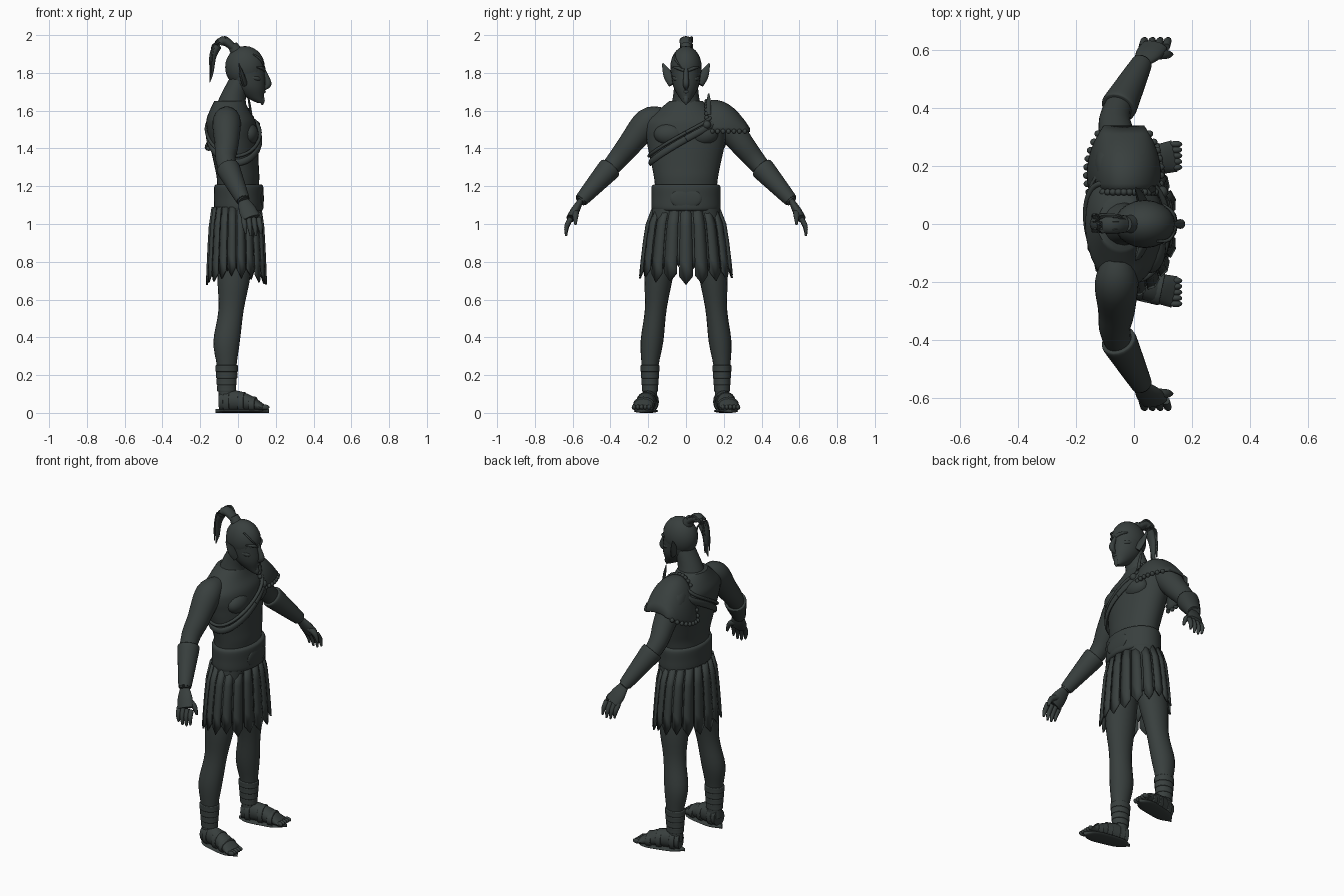
import bpy, bmesh, math, random
from mathutils import Vector

random.seed(4)
cube = bpy.data.objects.get("Cube")
if cube:
    bpy.data.objects.remove(cube)

slate = bpy.data.materials.new("dark slate")
slate.use_nodes = True
slate.diffuse_color = (.04, .05, .048, 1)
slate.node_tree.nodes["Principled BSDF"].inputs["Base Color"].default_value = slate.diffuse_color

FORWARD, UP = Vector((1, 0, 0)), Vector((0, 0, 1))
SIDES = (("left", 1), ("right", -1))


def finish(name, bm):
    bmesh.ops.recalc_face_normals(bm, faces=bm.faces)
    mesh = bpy.data.meshes.new(name)
    bm.to_mesh(mesh)
    bm.free()
    mesh.materials.append(slate)
    ob = bpy.data.objects.new(name, mesh)
    bpy.context.collection.objects.link(ob)
    bpy.ops.object.select_all(action='DESELECT')
    bpy.context.view_layer.objects.active = ob
    ob.select_set(True)
    bpy.ops.object.shade_smooth_by_angle(angle=math.radians(50))
    return ob


def spline(items, i, t):
    """Smooth value between items i and i + 1."""
    p, q, r, s = (items[min(max(j, 0), len(items) - 1)] for j in range(i - 1, i + 3))
    return [(2 * b + (c - a) * t + (2 * a - 5 * b + 4 * c - d) * t ** 2
             + (3 * b - a - 3 * c + d) * t ** 3) / 2 for a, b, c, d in zip(p, q, r, s)]


def skin(bm, rows, closed):
    count = len(rows[0])
    for row, following in zip(rows, rows[1:]):
        for k in range(count if closed else count - 1):
            j = (k + 1) % count
            bm.faces.new((row[k], row[j], following[j], following[k]))


def tube(name, points, radii, flat=1, ref=FORWARD, axis=None, sides=16, steps=4):
    """Loft ellipses along a smooth path; radii lie along ref, flat scales the other radius."""
    ratios = flat if isinstance(flat, list) else [flat] * len(points)
    stations = [(*p, r, r * f) for p, r, f in zip(points, radii, ratios)]
    path = [spline(stations, i, k / steps) for i in range(len(points) - 1) for k in range(steps)]
    path.append(stations[-1])
    centres = [Vector(p[:3]) for p in path]
    bm, rings = bmesh.new(), []
    for i, (*_, ra, rb) in enumerate(path):
        t = axis or centres[min(i + 1, len(path) - 1)] - centres[max(i - 1, 0)]
        t = t.normalized()
        u = (ref - t * ref.dot(t)).normalized()
        v = t.cross(u)
        angles = [math.tau * k / sides for k in range(sides)]
        rings.append([bm.verts.new(centres[i] + u * max(ra, .001) * math.cos(a)
                                   + v * max(rb, .001) * math.sin(a)) for a in angles])
    skin(bm, rings, True)
    bm.faces.new(rings[0])
    bm.faces.new(rings[-1])
    return finish(name, bm)


def band(name, centre, axis, ref, half, radius, flat):
    """A short rounded cuff."""
    spots = (-1, -.8, 0, .8, 1)
    tube(name, [Vector(centre) + axis * half * k for k in spots],
         [radius * (.93 if abs(k) == 1 else 1) for k in spots], flat, ref, axis, sides=28)


def ball(name, centre, size):
    bm = bmesh.new()
    bmesh.ops.create_uvsphere(bm, u_segments=20, v_segments=14, radius=1)
    bmesh.ops.scale(bm, vec=size, verts=bm.verts)
    bmesh.ops.translate(bm, vec=centre, verts=bm.verts)
    return finish(name, bm)


# Torso: half widths at equal steps up from the hips; depth follows width
HIPS, STEP = 1.05, .1
WIDTHS = [[w] for w in (.16, .16, .17, .19, .21, .21, .09)]


def torso_section(z):
    level = (z - HIPS) / STEP
    width = spline(WIDTHS, int(level), level % 1)[0]
    lean = -.045 * min(max((z - 1.25) / .35, 0), 1)
    return lean, .045 + .4 * width, width


heights = [HIPS + STEP * k / 2 for k in range(2 * len(WIDTHS) - 1)]
sections = [torso_section(z) for z in heights]
tube("torso", [(x, 0, z) for z, (x, depth, width) in zip(heights, sections)],
     [depth for x, depth, width in sections], [width / depth for x, depth, width in sections],
     axis=UP, sides=32)
tube("neck", [(-.04, 0, 1.6), (-.025, 0, 1.68), (.02, 0, 1.78)], [.085, .068, .06], axis=UP)

# Head and face
ball("skull", (.037, 0, 1.83), (.105, .083, .112))
tube("jaw", [(.04, 0, 1.82), (.06, 0, 1.73), (.09, 0, 1.67), (.12, 0, 1.64)],
     [.1, .085, .045, .015], .8, axis=UP, sides=24)
tube("nose", [(.13, 0, 1.82), (.15, 0, 1.78), (.16, 0, 1.74), (.14, 0, 1.715)],
     [.012, .013, .017, .008], sides=12)
tube("mouth", [(.11, -.03, 1.7), (.138, 0, 1.7), (.11, .03, 1.7)], [.004, .009, .004], ref=UP, sides=8)
tube("chin_beard", [(.12, 0, 1.68), (.128, 0, 1.65), (.128, 0, 1.63)], [.016, .014, .003], sides=10)
tube("forehead_lock", [(.08, -.06, 1.9), (.12, -.055, 1.87), (.145, -.02, 1.82)],
     [.004, .006, .002], ref=UP, sides=8)

# Topknot and ponytail
LOCK_REF = FORWARD + UP
tube("hair_tie", [(-.01, 0, 1.915), (-.03, 0, 1.95)], [.032, .026])
tube("ponytail", [(-.02, 0, 1.93), (-.08, 0, 1.97), (-.13, 0, 1.9), (-.14, 0, 1.8), (-.15, 0, 1.75)],
     [.02, .025, .02, .01, .002], 1.4, LOCK_REF)
for i in range(12):
    y, lift = random.uniform(-.035, .035), random.uniform(0, .022)
    tube("hair_strand", [(-.03, y / 2, 1.955), (-.07, y, 1.97 + lift), (-.12 - lift / 2, y, 1.95),
                         (-.14, y, 1.88), (-.145, y, random.uniform(1.76, 1.83))],
         [.006, .007, .007, .006, .002], 1, LOCK_REF, sides=6)

for side, s in SIDES:
    def at(x, y, z):
        return Vector((x, s * y, z))

    ball(side + "_chest_muscle", at(.055, .085, 1.475), (.055, .085, .06))
    tube(side + "_ear", [at(.035, .065, 1.745), at(.02, .095, 1.79), at(.005, .124, 1.85)],
         [.015, .013, .002], 2, sides=12)
    tube(side + "_brow", [at(.14, .01, 1.812), at(.13, .04, 1.824), at(.1, .068, 1.83)],
         [.008, .009, .004], ref=UP, sides=8)
    tube(side + "_cheekbone", [at(.12, .03, 1.765), at(.1, .055, 1.77), at(.05, .068, 1.78)],
         [.008, .013, .006], ref=UP, sides=10)

    # Arm, bracer and hand
    shoulder, elbow = at(-.06, .2, 1.54), at(-.06, .39, 1.31)
    wrist, knuckles = at(.03, .56, 1.12), at(.07, .61, 1.03)
    tube(side + "_arm", [at(-.055, .12, 1.57), shoulder, shoulder.lerp(elbow, .5), elbow, wrist],
         [.05, .075, .064, .05, .03], sides=20)
    tube(side + "_bracer", [elbow.lerp(wrist, t) for t in (.06, .1, .4, .92, .96)],
         [.055, .062, .054, .038, .034], sides=20)
    palm = wrist.lerp(knuckles, .5)
    tube(side + "_palm", [wrist, palm, knuckles], [.03, .046, .048], .5)
    for k in range(4):
        base = knuckles + FORWARD * .027 * (k - 1.5)
        tip = base + at(.012, .025, -.08 if k in (0, 3) else -.093)
        tube(side + "_finger", [base, base.lerp(tip, .5) + at(0, .009, 0), tip],
             [.014, .013, .006], sides=10)
    tube(side + "_thumb", [palm, palm + at(.06, 0, -.03), palm + at(.08, 0, -.08)],
         [.02, .016, .006], sides=10)

    # Leg with wrapped ankle
    ankle = at(-.06, .19, .15)
    tube(side + "_leg", [at(0, .09, 1.08), at(-.02, .14, .75), at(-.036, .16, .55),
                         at(-.06, .18, .38), at(-.06, .19, .25), ankle, at(-.06, .19, .06)],
         [.105, .09, .067, .07, .052, .044, .044], .86, axis=UP, sides=20)
    for k in range(4):
        band(side + "_ankle_wrap", ankle + UP * (.035 * k - .02), UP, FORWARD, .018, .05 + .003 * k, .85)

    # Foot, sandal sole, straps and toes, turned slightly outward
    heading = at(1, .21, 0).normalized()
    heel = at(-.105, .183, 0)

    def arch(d):
        return .055 - 1.2 * (d - .07) ** 2

    def breadth(d):
        return .04 + .06 * d

    spots = [.01 + .06 * k for k in range(5)]
    tube(side + "_foot", [heel + heading * d + UP * (arch(d) + .01) for d in spots],
         [arch(d) for d in spots], [breadth(d) / arch(d) for d in spots], UP, heading)
    spots = [k / 8 for k in range(9)]
    tube(side + "_sole", [heel + heading * (.29 * t - .015) + UP * .01 for t in spots], [.01] * len(spots),
         [(5 + t) * (1 - (2 * t - 1) ** 4) for t in spots], UP, heading)
    for d in (.05, .13, .19):
        r = arch(d) + .005
        band(side + "_sandal_strap", heel + heading * d + UP * r, heading, UP, .016, r, (breadth(d) + .005) / r)
    for k in range(-2, 3):
        ball(side + "_toe", heel + heading * .255 + at(0, .02 * k, .03), (.022, .0115, .014))

# Broad belt with a front plate
band("belt", (.004, 0, 1.14), UP, FORWARD, .07, .13, 1.4)
ball("belt_plate", (.125, 0, 1.135), (.012, .085, .052))


def skirt_strip(angle, length, inset, half):
    """One pointed leather strip flaring down from the belt."""
    bm, rows, top = bmesh.new(), [], 1.09
    for t in (0, .25, .5, .75, 1):
        row = []
        for k in (-1, 0, 1):
            a = angle + k * half
            raised = inset + (0 if k else .008)
            drop = t * (length - (.045 if k else 0))
            flare = math.sqrt(t)
            row.append(bm.verts.new(((.12 + .03 * flare + raised) * math.cos(a) - .008,
                                     (.17 + .07 * flare + raised) * math.sin(a), top - drop)))
        rows.append(row)
    skin(bm, rows, False)
    finish("skirt_strip", bm).modifiers.new("thickness", 'SOLIDIFY').thickness = .01


STRIPS = 18
for i in range(STRIPS):
    a = math.tau * i / STRIPS
    skirt_strip(a, .365 + .04 * abs(math.cos(a)) + random.uniform(-.015, .008), .004, .15)
    skirt_strip(a + math.pi / STRIPS, .33 + random.uniform(-.03, .02), -.012, .13)

# Shoulder guard: a beaded dome over the left shoulder with a flared outer lip
bm, rows, ROWS, COLS = bmesh.new(), [], 8, 20
for i in range(ROWS + 1):
    t = i / ROWS
    half, top, hem = .12 + .06 * t - .11 * t * t, 1.65 + .08 * t - .225 * t * t, 1.49
    row = []
    for k in range(COLS + 1):
        p = math.pi * (k / COLS - .5)
        droop = .09 * max(0, -math.sin(p)) ** 3 * (1 - t * t)
        row.append(bm.verts.new((half * math.sin(p) - .035, .11 + .23 * t,
                                 hem + (top - hem) * math.cos(p) - droop)))
    rows.append(row)
skin(bm, rows, False)
beads = [v.co.copy() for v in rows[0] + [r[j] for r in rows[1:-1] for j in (0, COLS)]]
finish("shoulder_guard", bm).modifiers.new("thickness", 'SOLIDIFY').thickness = .012
for co in beads:
    ball("shoulder_guard_bead", co, (.013, .012, .013))
tube("shoulder_feather", [(.07, .12, 1.58), (.06, .12, 1.64), (.05, .12, 1.69)], [.006, .006, .002], 2, sides=8)

# Slanting chest straps running around the body
for shift, thick in ((0, .018), (.035, .009)):
    path = []
    for i in range(29):
        a = math.tau * i / 28
        z = 1.45 + shift + .125 * math.sin(a)
        lean, depth, width = torso_section(z)
        bulge = .003 + .012 * max(0, math.cos(a))
        path.append((lean + (depth + bulge) * math.cos(a), (width + bulge) * math.sin(a), z))
    tube("chest_strap", path, [thick] * len(path), .01 / thick, UP, sides=10)
ball("strap_knot", (.095, .11, 1.525), (.022, .022, .022))
